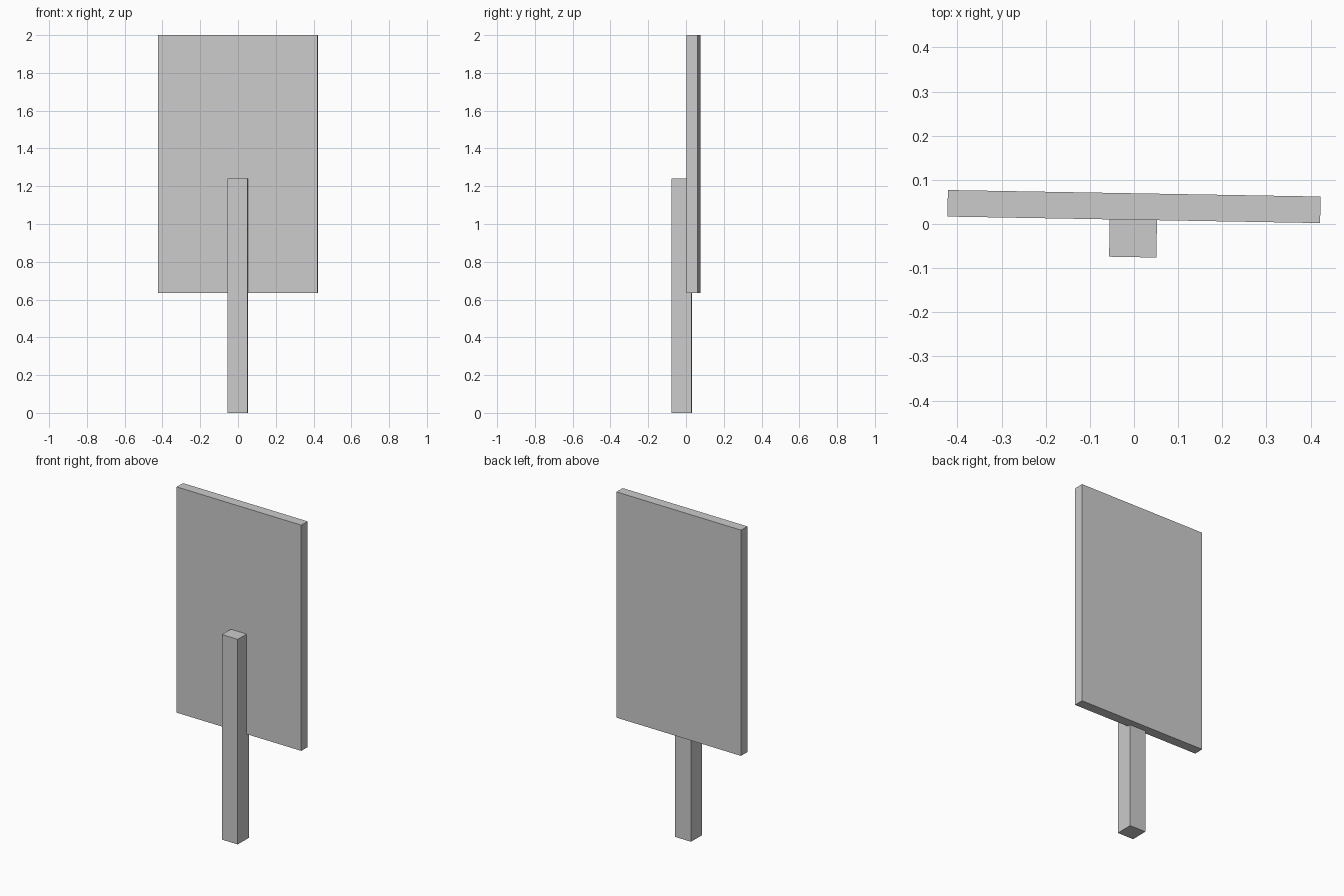
import bpy, math

if "Cube" in bpy.data.objects:
    bpy.data.objects.remove(bpy.data.objects["Cube"])

YAW = math.radians(-1.0)  # the whole sign is turned very slightly


def box(name, center, size):
    bpy.ops.mesh.primitive_cube_add(size=1, location=center, rotation=(0, 0, YAW))
    ob = bpy.context.object
    ob.name = name
    ob.scale = size
    bpy.ops.object.transform_apply(location=False, rotation=False, scale=True)
    return ob


# Flat sign board
box("sign_board", (0, 0.0395, 1.3175), (0.844, 0.060, 1.365))

# Square post, let into the front of the board
box("post", (-0.002, -0.0225, 0.62), (0.107, 0.105, 1.24))
